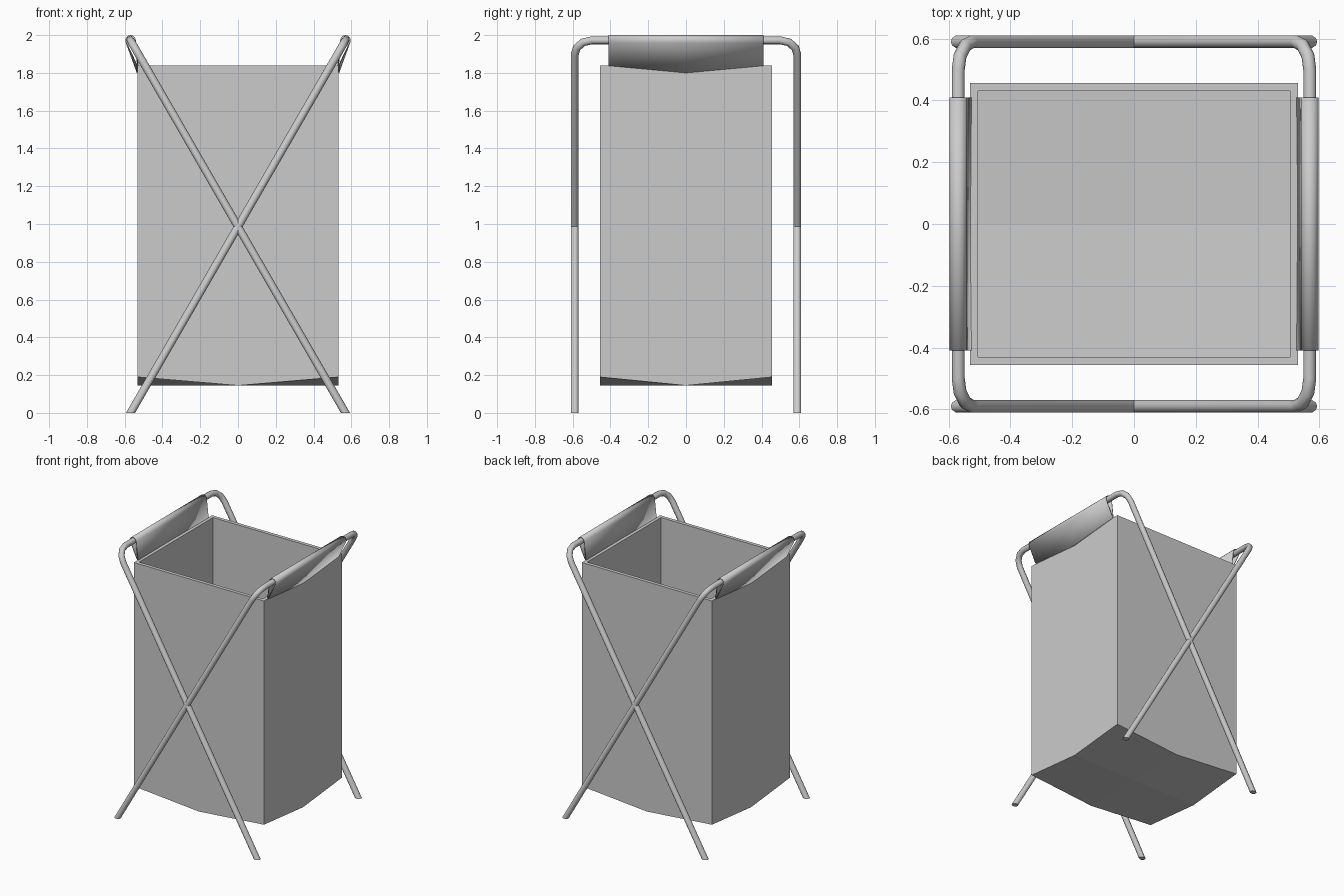
import bpy
import bmesh
import math
from mathutils import Vector

if "Cube" in bpy.data.objects:
    bpy.data.objects.remove(bpy.data.objects["Cube"])

BAR_X, BAR_Z, LEG_Y = 0.569, 1.972, 0.59


def make_object(name, verts, faces, turn=0.0, smooth=None):
    mesh = bpy.data.meshes.new(name)
    mesh.from_pydata(verts, [], faces)
    obj = bpy.data.objects.new(name, mesh)
    bpy.context.collection.objects.link(obj)
    obj.rotation_euler.z = turn
    if smooth:
        bpy.ops.object.select_all(action='DESELECT')
        obj.select_set(True)
        bpy.context.view_layer.objects.active = obj
        bpy.ops.object.shade_smooth_by_angle(angle=math.radians(smooth))
    return obj


def solidify(obj, thickness):
    mod = obj.modifiers.new("thickness", 'SOLIDIFY')
    mod.thickness = thickness
    mod.offset = -1
    mod.use_even_offset = True


# Tubular U frame: two sloping legs joined by a top bar
def u_frame(name, turn, radius=0.021, sides=10, bend=0.09, steps=3):
    foot = Vector((-BAR_X, 0, 0))
    slope = Vector((BAR_X * 2, 0, BAR_Z))
    length = slope.length
    slope.normalize()
    across = Vector((0, 1, 0))
    normal = slope.cross(across)
    half = [(-LEG_Y, 0.0)]
    for i in range(steps + 1):
        a = math.pi / 2 * i / steps
        half.append((-LEG_Y + bend * (1 - math.cos(a)),
                     length - bend + bend * math.sin(a)))
    path = half + [(-y, s) for y, s in reversed(half)]
    pts = [foot + across * y + slope * s for y, s in path]
    verts, faces = [], []
    last = len(pts) - 1
    for i, p in enumerate(pts):
        d0 = (p - pts[i - 1]).normalized() if i else (pts[1] - p).normalized()
        d1 = (pts[i + 1] - p).normalized() if i < last else d0
        tangent = (d0 + d1).normalized()
        side = normal.cross(tangent) / tangent.dot(d0)
        for k in range(sides):
            a = 2 * math.pi * (k + 0.5) / sides
            v = p + radius * (math.cos(a) * side + math.sin(a) * normal)
            if i in (0, last):          # feet cut level with the floor
                v -= slope * (v.z / slope.z)
            verts.append(v)
    for i in range(last):
        for k in range(sides):
            n = (k + 1) % sides
            a, b = i * sides, (i + 1) * sides
            faces.append((a + k, a + n, b + n, b + k))
    faces.append(tuple(reversed(range(sides))))
    faces.append(tuple(range(last * sides, (last + 1) * sides)))
    obj = make_object(name, verts, faces, turn, 45)
    bm = bmesh.new()
    bm.from_mesh(obj.data)
    bmesh.ops.recalc_face_normals(bm, faces=bm.faces)
    bm.to_mesh(obj.data)
    bm.free()


# Fabric sleeve looped over a top bar, with a sagging lower edge
def sleeve(name, turn, r=0.028):
    verts, faces = [], []
    stations = [(-0.41, 1.838), (0.0, 1.80), (0.41, 1.838)]
    for y, low in stations:
        prof = [(0.526, low)]
        for i in range(8):
            a = math.radians(180 - 210 * i / 7)
            prof.append((BAR_X + r * math.cos(a), BAR_Z + r * math.sin(a)))
        prof.append((0.536, low))
        verts += [(x, y, z) for x, z in prof]
    n = len(prof)
    for j in range(len(stations) - 1):
        for i in range(n - 1):
            a, b = j * n + i, (j + 1) * n + i
            faces.append((a, a + 1, b + 1, b))
    solidify(make_object(name, verts, faces, turn, 40), 0.005)


# Open fabric bag with a sagging bottom
def bag(w=0.531, d=0.456, top=1.84):
    verts = []
    for y in (-1, 0, 1):
        for x in (-1, 0, 1):
            verts.append((x * w, y * d, 0.19 if x and y else 0.145))
    faces = [(i, i + 3, i + 4, i + 1) for i in (0, 1, 3, 4)]
    rim = [0, 1, 2, 5, 8, 7, 6, 3]
    verts += [(verts[i][0], verts[i][1], top) for i in rim]
    for k in range(8):
        n = (k + 1) % 8
        faces.append((rim[k], rim[n], 9 + n, 9 + k))
    solidify(make_object("fabric_bag", verts, faces), 0.026)


for label, turn in (("right", 0.0), ("left", math.pi)):
    u_frame(label + "_leaning_frame", turn)
    sleeve(label + "_bag_sleeve", turn)
bag()
